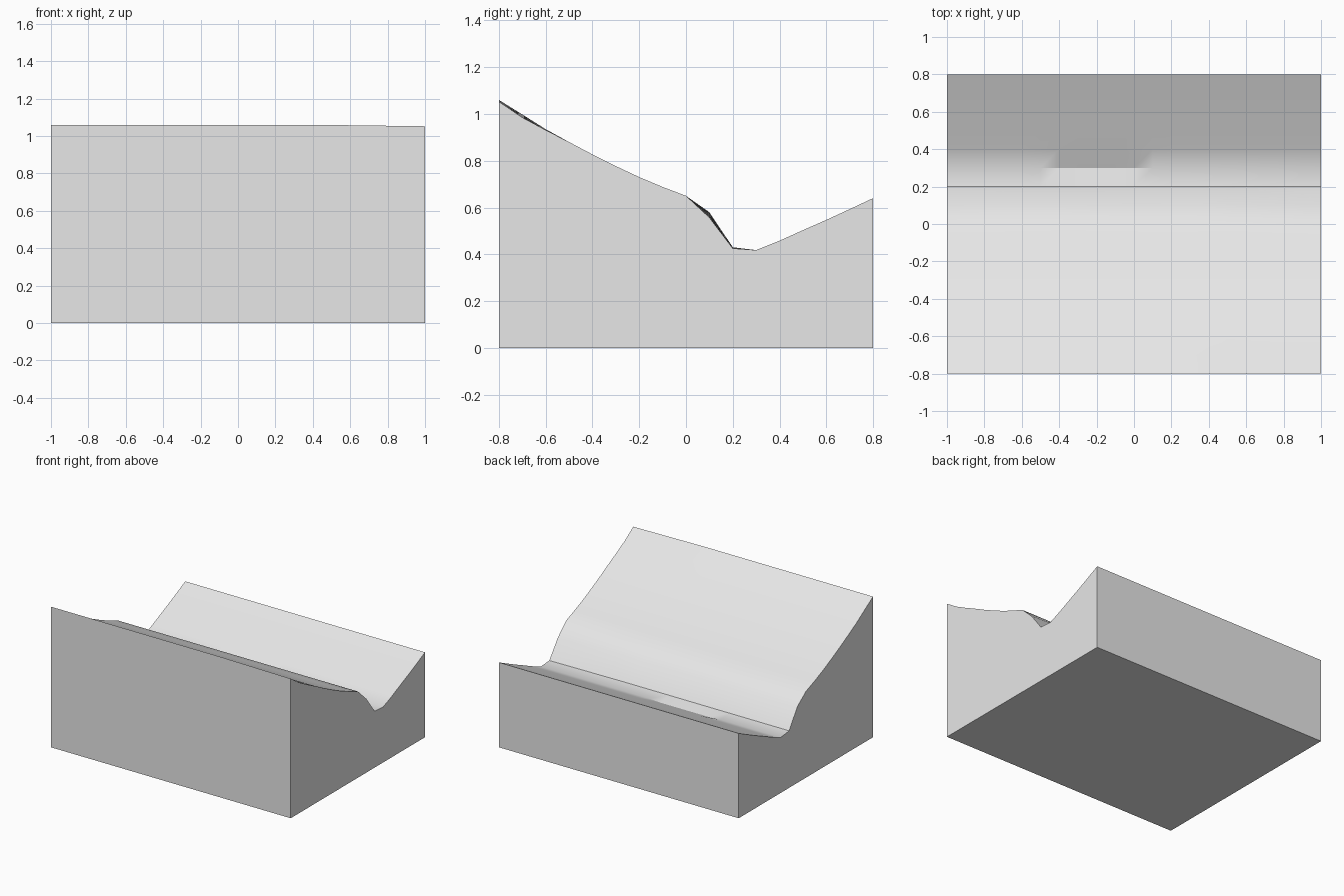
import bpy
import bmesh
import math

cube = bpy.data.objects.get("Cube")
if cube:
    bpy.data.objects.remove(cube, do_unlink=True)

# Cross-section heights from front to back, evenly spaced
STEP = 0.1
PROFILE = [1.06, 0.998, 0.935, 0.88, 0.827, 0.777, 0.73, 0.688, 0.65,
           0.58, 0.43, 0.418, 0.458, 0.503, 0.547, 0.593, 0.64]
COLUMNS = 20


def height(x, row):
    """Profile height with gentle unevenness along the slope and channel."""
    z = PROFILE[row]
    right_end = max(0.0, (x - 0.4) / 0.6)
    wave = 0.5 + 0.5 * math.sin(5 * x + 0.8)
    if row < 3:
        z -= right_end * (0.008, 0.013, 0.004)[row]
    elif row == 9:
        z -= 0.022 * right_end + 0.004 * wave
    elif row == 10:
        z -= 0.005 * right_end
    elif row == 11 and -0.45 < x < 0.05:
        z -= 0.006
    return z


# Terrain surface as a regular grid
bm = bmesh.new()
grid = [[bm.verts.new((-1 + i * STEP, -0.8 + j * STEP, height(-1 + i * STEP, j)))
         for j in range(len(PROFILE))] for i in range(COLUMNS + 1)]
for i in range(COLUMNS):
    for j in range(len(PROFILE) - 1):
        bm.faces.new((grid[i][j], grid[i + 1][j], grid[i + 1][j + 1], grid[i][j + 1]))

# Side walls drop from the rim to the ground, then the base closes
rim = [e for e in bm.edges if e.is_boundary]
walls = bmesh.ops.extrude_edge_only(bm, edges=rim)["geom"]
for v in walls:
    if isinstance(v, bmesh.types.BMVert):
        v.co.z = 0
bmesh.ops.contextual_create(bm, geom=[e for e in bm.edges if e.is_boundary])
bmesh.ops.recalc_face_normals(bm, faces=bm.faces)

mesh = bpy.data.meshes.new("sloped_ground_block")
bm.to_mesh(mesh)
bm.free()
ground = bpy.data.objects.new("sloped_ground_block", mesh)
bpy.context.collection.objects.link(ground)

# Plain grey material
grey = bpy.data.materials.new("light_grey")
grey.use_nodes = True
colour = (0.8, 0.8, 0.8, 1)
grey.diffuse_color = colour
for node in grey.node_tree.nodes:
    if node.type == "BSDF_PRINCIPLED":
        node.inputs["Base Color"].default_value = colour
mesh.materials.append(grey)

# Smooth terrain with crisp rim and channel edge
bpy.ops.object.select_all(action="DESELECT")
ground.select_set(True)
bpy.context.view_layer.objects.active = ground
bpy.ops.object.shade_smooth_by_angle(angle=math.radians(30))
